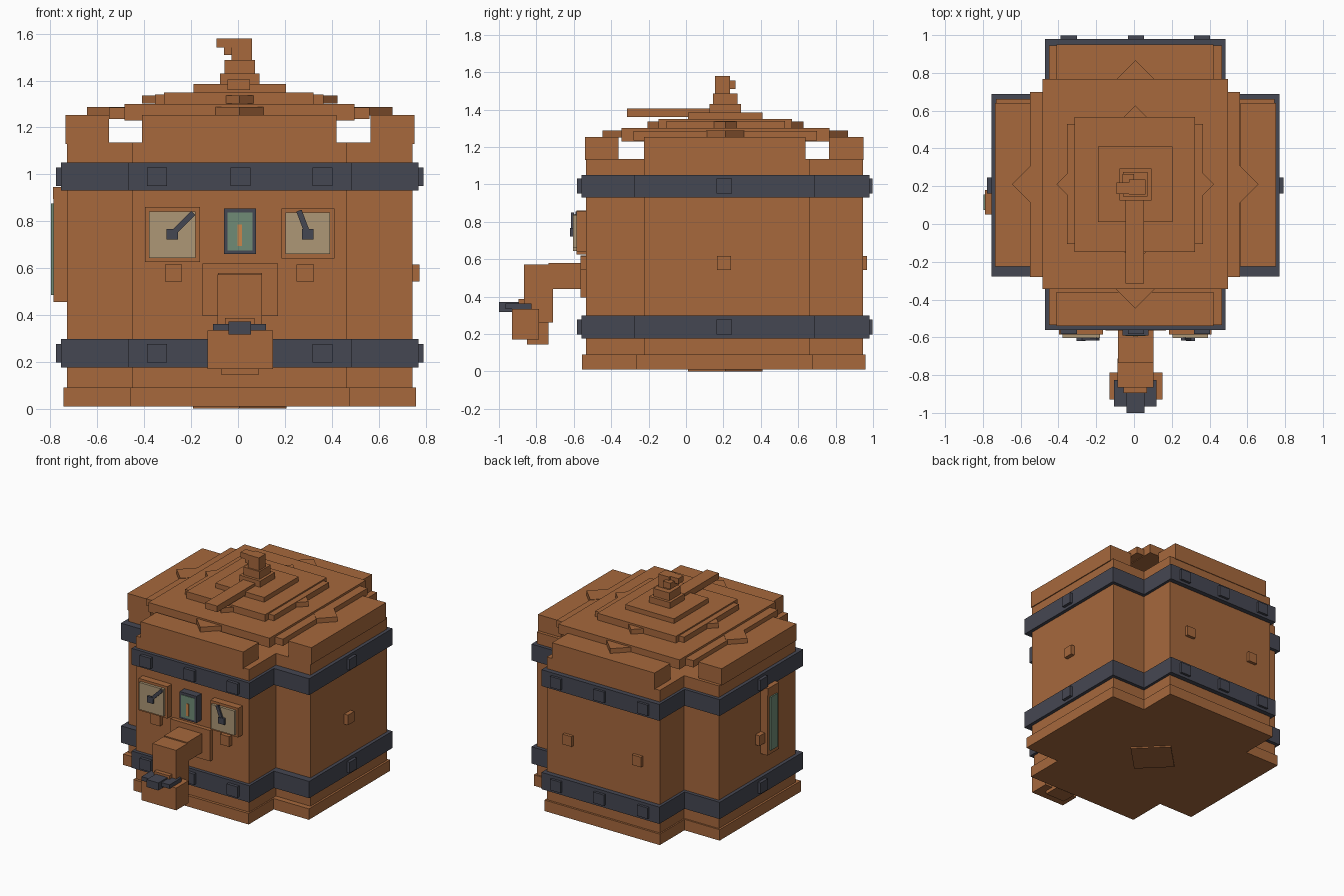
import bpy, math


def material(name, rgb):
    m = bpy.data.materials.new(name)
    m.diffuse_color = (*rgb, 1)
    return m


COPPER = material("copper", (0.385, 0.140, 0.046))
IRON = material("dark_iron", (0.060, 0.063, 0.084))
CREAM = material("dial_cream", (0.42, 0.31, 0.18))
GLASS = material("green_glass", (0.16, 0.26, 0.18))
FLAME = material("flame_orange", (0.60, 0.24, 0.07))


def box(name, x, y, z, mat=COPPER, rot=(0, 0, 0)):
    """Box from (min, max) ranges on each axis."""
    bpy.ops.mesh.primitive_cube_add(
        size=1, location=[(a + b) / 2 for a, b in (x, y, z)], rotation=rot)
    ob = bpy.context.object
    ob.name = name
    ob.scale = [b - a for a, b in (x, y, z)]
    ob.data.materials.append(mat)
    return ob


def cross(name, long_x, short_y, short_x, long_y, z, mat=COPPER):
    """Plus-shaped prism outlined by two crossing rectangles."""
    (a, d), (b, c) = long_x, short_x
    (e, h), (f, g) = long_y, short_y
    pts = [(b, e), (c, e), (c, f), (d, f), (d, g), (c, g),
           (c, h), (b, h), (b, g), (a, g), (a, f), (b, f)]
    n = len(pts)
    verts = [(px, py, pz) for pz in z for px, py in pts]
    faces = [tuple(range(n))[::-1], tuple(range(n, 2 * n))]
    faces += [(i, (i + 1) % n, n + (i + 1) % n, n + i) for i in range(n)]
    me = bpy.data.meshes.new(name)
    me.from_pydata(verts, [], faces)
    me.materials.append(mat)
    ob = bpy.data.objects.new(name, me)
    bpy.context.collection.objects.link(ob)
    return ob


def diamond(name, cx, cy, half_diag, z):
    s = half_diag / math.sqrt(2)
    return box(name, (cx - s, cx + s), (cy - s, cy + s), z, rot=(0, 0, math.pi / 4))


CX, CY = 0.007, 0.21

# Tank body, foot and iron bands
cross("tank_body", (-0.73, 0.745), (-0.225, 0.663), (-0.45, 0.465), (-0.535, 0.945), (0.08, 1.135))
cross("foot", (-0.745, 0.76), (-0.265, 0.675), (-0.46, 0.475), (-0.555, 0.96), (0.01, 0.09))
diamond("foot_plate", CX, CY, 0.2, (0, 0.012))
for label, z0, z1 in (("lower", 0.175, 0.298), ("upper", 0.93, 1.05)):
    cross(label + "_band", (-0.755, 0.77), (-0.277, 0.688), (-0.47, 0.485),
          (-0.56, 0.98), (z0, z1), IRON)
    rz = ((z0 + z1) / 2 - 0.04, (z0 + z1) / 2 + 0.04)
    for x in (-0.345, 0.01, 0.36):
        box(label + "_rivet_ends", (x - 0.043, x + 0.043), (-0.583, 0.998), rz, IRON)
    box(label + "_rivet_sides", (-0.777, 0.792), (0.162, 0.246), rz, IRON)

# Shoulder rims on the four arms
for y in ((-0.54, -0.36), (0.765, 0.95)):
    box("end_rim", (-0.41, 0.42), y, (1.13, 1.253))
for x in ((-0.737, -0.55), (0.565, 0.752)):
    box("side_rim", x, (-0.225, 0.64), (1.13, 1.253))

# Stepped lid with pointed trim
box("lid_base_wide", (-0.55, 0.56), (-0.28, 0.70), (1.235, 1.285))
box("lid_base_deep", (-0.485, 0.497), (-0.345, 0.768), (1.23, 1.30))
box("lid_middle_wide", (-0.355, 0.365), (-0.105, 0.53), (1.295, 1.34))
box("lid_middle_deep", (-0.315, 0.322), (-0.148, 0.567), (1.295, 1.35))
box("lid_top", (-0.19, 0.205), (0.01, 0.41), (1.345, 1.385))
for dx, dy in ((1, 0), (-1, 0), (0, 1), (0, -1)):
    diamond("outer_lid_point", CX + dx * 0.55, CY + dy * 0.555, 0.102, (1.25, 1.288))
    diamond("inner_lid_point", CX + dx * 0.345, CY + dy * 0.345, 0.072, (1.302, 1.337))
box("lid_lever", (-0.045, 0.052), (-0.315, 0.18), (1.36, 1.405))

# Stepped chimney finial
box("finial_base", (-0.077, 0.092), (0.125, 0.295), (1.38, 1.43))
box("finial_step", (-0.057, 0.072), (0.145, 0.275), (1.42, 1.487))
box("finial_neck", (-0.027, 0.06), (0.155, 0.235), (1.48, 1.58))
box("finial_tip", (-0.092, 0.02), (0.16, 0.22), (1.54, 1.58))
box("finial_hook", (-0.06, 0.0), (0.165, 0.265), (1.51, 1.555))

# Square bolts around the tank
for x in (-0.275, 0.287):
    box("end_bolts", (x - 0.037, x + 0.037), (-0.565, 0.967), (0.542, 0.616))
box("side_bolts", (-0.765, 0.775), (0.165, 0.24), (0.542, 0.616))

# Two dials with pointers
for label, cx, cz, hw, hz, tx, tz in (("left", -0.28, 0.743, 0.117, 0.117, -0.19, 0.835),
                                      ("right", 0.298, 0.748, 0.113, 0.107, 0.26, 0.845)):
    box(label + "_dial_frame", (cx - hw, cx + hw), (-0.585, -0.53), (cz - hz, cz + hz))
    box(label + "_dial_face", (cx - hw + 0.018, cx + hw - 0.018), (-0.604, -0.58),
        (cz - hz + 0.018, cz + hz - 0.018), CREAM)
    box(label + "_dial_hub", (cx - 0.024, cx + 0.024), (-0.62, -0.60), (0.722, 0.767), IRON)
    dx, dz = tx - cx, tz - 0.745
    mx, mz, ln = cx + dx / 2, 0.745 + dz / 2, math.hypot(dx, dz)
    box(label + "_dial_pointer", (mx - 0.012, mx + 0.012), (-0.616, -0.60),
        (mz - ln / 2, mz + ln / 2), IRON, (0, math.atan2(dx, dz), 0))

# Firebox window
box("window_frame", (-0.06, 0.077), (-0.59, -0.53), (0.66, 0.855), IRON)
box("window_glass", (-0.045, 0.062), (-0.594, -0.588), (0.676, 0.837), GLASS)
box("flame", (-0.002, 0.018), (-0.597, -0.592), (0.695, 0.785), FLAME)

# Level gauge on the left side
box("level_gauge_frame", (-0.787, -0.72), (0.05, 0.18), (0.455, 0.90))
box("level_gauge_cap", (-0.79, -0.72), (0.05, 0.18), (0.895, 0.945))
box("level_gauge_glass", (-0.797, -0.78), (0.075, 0.155), (0.485, 0.875), GLASS)

# Spigot
box("spigot_plate", (-0.152, 0.17), (-0.565, -0.53), (0.395, 0.62))
box("spigot_pipe", (-0.085, 0.103), (-0.735, -0.53), (0.44, 0.58))
box("spigot_elbow", (-0.088, 0.103), (-0.865, -0.712), (0.262, 0.572))
box("spigot_nozzle", (-0.13, 0.15), (-0.93, -0.785), (0.17, 0.333))
box("spigot_outlet", (-0.072, 0.09), (-0.85, -0.735), (0.145, 0.30))
box("spigot_valve", (-0.055, 0.07), (-0.895, -0.85), (0.33, 0.388))
box("valve_handle", (-0.107, 0.12), (-0.965, -0.825), (0.333, 0.362), IRON)
box("valve_knob", (-0.04, 0.055), (-1.0, -0.895), (0.317, 0.372), IRON)
